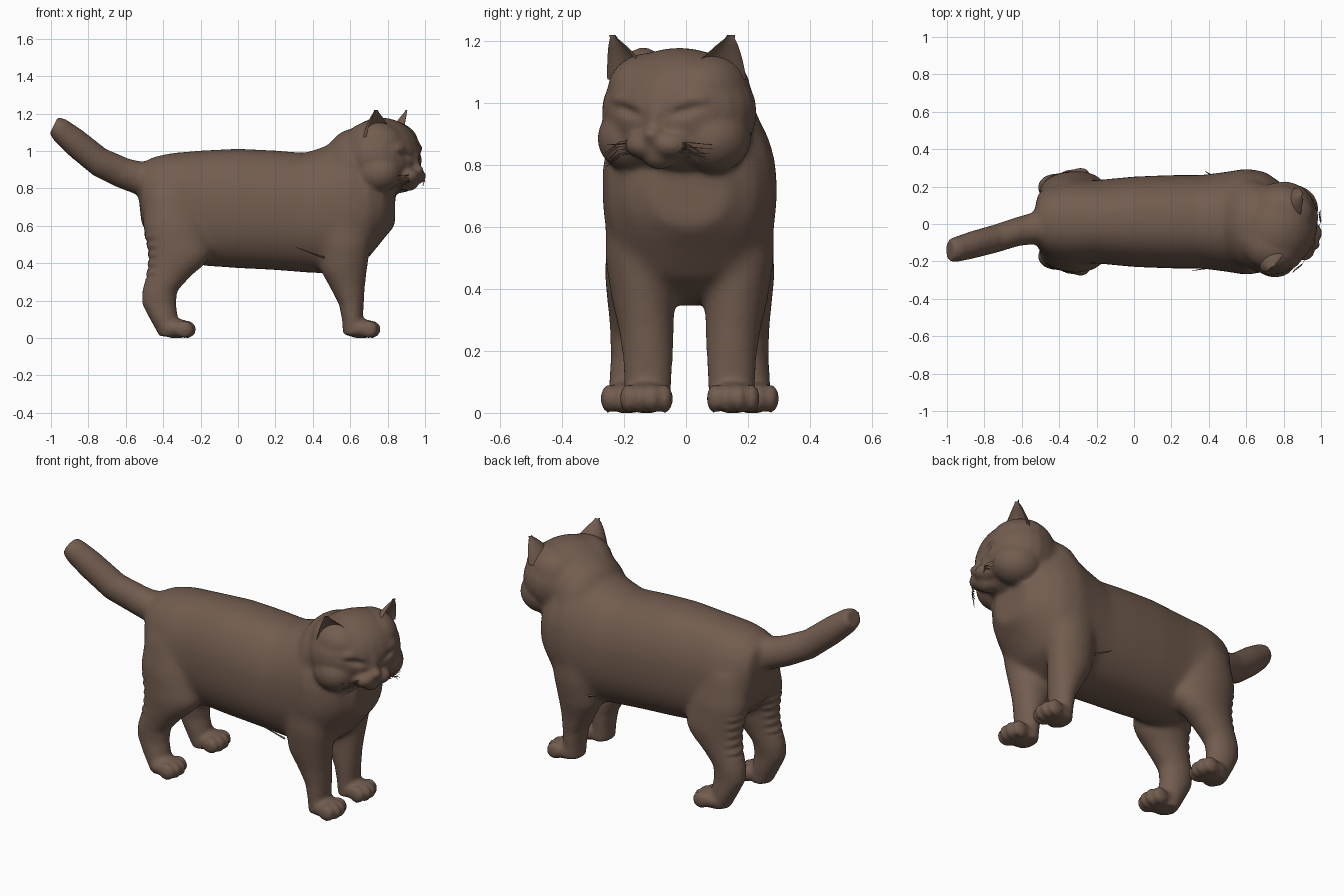
import bpy, bmesh, math, random
from mathutils import Vector, Matrix

if "Cube" in bpy.data.objects:
    bpy.data.objects.remove(bpy.data.objects["Cube"])

random.seed(4)
fur = bpy.data.materials.new("brown fur")
fur.diffuse_color = (0.17, 0.108, 0.078, 1)
fur.use_nodes = True
fur.node_tree.nodes["Principled BSDF"].inputs["Base Color"].default_value = fur.diffuse_color
X, Y, Z = Vector((1, 0, 0)), Vector((0, 1, 0)), Vector((0, 0, 1))
OFF = 0.012                                   # small sideways shift of the body
HEAD = Matrix.Translation((0.765, -0.022, 0.97)) @ Matrix.Rotation(-0.41, 4, 'Z')


def ellipsoid(bm, centre, radii, frame=Matrix()):
    m = frame @ Matrix.Translation(centre) @ Matrix.Diagonal((*radii, 1))
    bmesh.ops.create_uvsphere(bm, u_segments=24, v_segments=16, radius=1, matrix=m)


def loft(bm, sections, u, v, n=40, power=2.0):
    """Closed tube through (centre, half_u, half_v) cross-sections."""
    def se(c):
        return math.copysign(abs(c) ** (2 / power), c)
    rings = []
    for c, a, b in sections:
        rings.append([bm.verts.new(Vector(c) + u * a * se(math.cos(2 * math.pi * i / n))
                                   + v * b * se(math.sin(2 * math.pi * i / n)))
                      for i in range(n)])
    faces = [bm.faces.new(rings[0]), bm.faces.new(rings[-1][::-1])]
    for r, s in zip(rings, rings[1:]):
        for i in range(n):
            j = (i + 1) % n
            faces.append(bm.faces.new((r[j], r[i], s[i], s[j])))
    bmesh.ops.recalc_face_normals(bm, faces=faces)


def spike(bm, a, b, r):
    d = Vector(b) - Vector(a)
    m = Matrix.Translation((Vector(a) + Vector(b)) / 2) @ d.to_track_quat('Z', 'Y').to_matrix().to_4x4()
    bmesh.ops.create_cone(bm, cap_ends=True, segments=4, radius1=r, radius2=r * 0.2,
                          depth=d.length, matrix=m)


def finish(bm, name):
    me = bpy.data.meshes.new(name)
    bm.to_mesh(me)
    bm.free()
    me.materials.append(fur)
    ob = bpy.data.objects.new(name, me)
    bpy.context.collection.objects.link(ob)
    return ob


body = bmesh.new()

# torso: x, centre z, half height, half width
torso = [(-.53, .80, .06, .07), (-.515, .77, .165, .15), (-.45, .74, .23, .195),
         (-.35, .72, .27, .222), (-.2, .695, .308, .223), (0, .693, .32, .242),
         (.2, .683, .32, .25), (.36, .67, .32, .25), (.5, .69, .347, .268),
         (.6, .72, .352, .285), (.7, .725, .295, .268), (.78, .735, .205, .215),
         (.84, .71, .11, .12)]
loft(body, [((x, OFF, z), w, h) for x, z, h, w in torso], Y, Z, power=2.2)

# tail
tail = [((-.42, 0, .84), .10, .10), ((-.52, -.02, .855), .088, .092),
        ((-.62, -.04, .885), .078, .082), ((-.74, -.078, .94), .076, .078),
        ((-.87, -.113, 1.045), .074, .076), ((-.95, -.135, 1.11), .068, .066),
        ((-.985, -.14, 1.137), .06, .05)]
loft(body, tail, Y, Vector((.45, 0, .9)))

# legs: x, y, z, half depth, half width
front = [(.58, .18, .70, .14, .09), (.575, .168, .5, .135, .106), (.565, .15, .36, .126, .102),
         (.585, .14, .27, .094, .09), (.606, .135, .18, .066, .08),
         (.612, .135, .1, .056, .076), (.62, .135, .015, .058, .073)]
hind = [(-.36, .135, .78, .13, .09), (-.34, .155, .6, .17, .11), (-.31, .17, .45, .17, .105),
        (-.33, .172, .39, .153, .098), (-.365, .177, .34, .125, .088), (-.42, .182, .25, .095, .075),
        (-.422, .186, .18, .09, .068), (-.395, .19, .1, .075, .07), (-.365, .192, .01, .055, .066)]
for s in (1, -1):
    for leg, px, py in ((front, .657, .14), (hind, -.33, .202)):
        loft(body, [((x, s * y + OFF, z), a, b) for x, y, z, a, b in leg], X, Y)
        # paw and toes
        ellipsoid(body, (px, s * py + OFF, .05), (.095, .079, .052))
        for k in (-.06, -.021, .021, .06):
            ellipsoid(body, (px + .068 - abs(k) * .4, s * py + OFF + k, .046), (.048, .026, .047))

# neck, skull, cheeks, muzzle
ellipsoid(body, (.62, 0, .915), (.165, .24, .205))
ellipsoid(body, (0, 0, 0), (.212, .258, .208), HEAD)
ellipsoid(body, (.175, 0, -.02), (.045, .04, .085), HEAD)
ellipsoid(body, (.206, 0, -.072), (.042, .034, .03), HEAD)
ellipsoid(body, (.158, 0, -.135), (.058, .06, .05), HEAD)
for s in (1, -1):
    ellipsoid(body, (.0, s * .1, .072), (.165, .135, .12), HEAD)
    ellipsoid(body, (.04, s * .14, -.085), (.13, .118, .11), HEAD)
    ellipsoid(body, (.172, s * .046, -.105), (.065, .065, .046), HEAD)
    ellipsoid(body, (.145, s * .1, .04), (.045, .075, .035), HEAD)

# fuse all parts into one skin, with extra softening on the trunk
cat = finish(body, "cat_body")
bpy.context.view_layer.objects.active = cat
cat.select_set(True)
rm = cat.modifiers.new("fuse", 'REMESH')
rm.mode, rm.voxel_size = 'VOXEL', 0.011
sm = cat.modifiers.new("soften", 'SMOOTH')
sm.factor, sm.iterations = 0.5, 8
for m in ("fuse", "soften"):
    bpy.ops.object.modifier_apply(modifier=m)
trunk = cat.vertex_groups.new(name="trunk")
for v in cat.data.vertices:
    c = v.co
    wt = min(1, (c.z - .2) / .12, (c.x + .62) / .1)
    if (HEAD.inverted() @ c).x > -.06:
        wt = min(wt, (.78 - c.z) / .06)
    if wt > 0:
        trunk.add([v.index], wt, 'REPLACE')
sm = cat.modifiers.new("blend", 'SMOOTH')
sm.factor, sm.iterations, sm.vertex_group = 0.5, 40, "trunk"
bpy.ops.object.modifier_apply(modifier="blend")

# eye slits and skin folds behind the hind legs
inv = HEAD.inverted()
fwd = HEAD.to_3x3() @ X
for v in cat.data.vertices:
    p = inv @ v.co
    if p.x > .1:
        d = 0
        for s in (1, -1):
            l = p.y - s * .1
            d += .02 * math.exp(-(l / .045) ** 2 - ((p.z - .005 - s * l * .25) / .016) ** 2)
        v.co -= fwd * d
    c = v.co
    if c.x < -.42 and .32 < c.z < .56:
        c.x += .004 * math.sin(c.z * 130 + c.y * 15) * min(1, (-.42 - c.x) / .03)
bpy.ops.object.shade_smooth()

# ears: scooped crescent cones
bm = bmesh.new()
for s in (1, -1):
    base, tip = Vector((.06, s * .148, .105)), Vector((.062, s * .21, .25))
    n = Vector((math.cos(.4), s * math.sin(.4), 0))
    w = Vector((-s * math.sin(.4), math.cos(.4), 0))
    rings = []
    for t in (0, .25, .5, .75, .92, 1):
        k = max(.12, (1 - t) ** .75)
        ring = []
        for i in range(20):
            a = 2 * math.pi * i / 20
            depth = (.085 if math.sin(a) > 0 else .065) * abs(math.sin(a))
            p = base.lerp(tip, t) + (w * .105 * math.cos(a) - n * depth) * k
            ring.append(bm.verts.new(HEAD @ p))
        rings.append(ring)
    bm.faces.new(rings[0])
    bm.faces.new(rings[-1])
    for r, q in zip(rings, rings[1:]):
        for i in range(20):
            j = (i + 1) % 20
            bm.faces.new((r[j], r[i], q[i], q[j]))
bmesh.ops.recalc_face_normals(bm, faces=bm.faces)
ears = finish(bm, "ears")
bpy.ops.object.select_all(action='DESELECT')
ears.select_set(True)
bpy.context.view_layer.objects.active = ears
bpy.ops.object.shade_smooth_by_angle(angle=math.radians(50))

# whiskers
bm = bmesh.new()
for s in (1, -1):
    for i in range(9):
        z = -.09 - .005 * i
        a = Vector((.205, s * (.06 + .004 * (i % 3)), z))
        mid = a + Vector((-.005, s * .06, -.008 + random.uniform(-.012, .012)))
        end = mid + Vector((-.03, s * random.uniform(.04, .075), random.uniform(-.05, .005)))
        spike(bm, HEAD @ a, HEAD @ mid, .0022)
        spike(bm, HEAD @ mid, HEAD @ end, .0018)
finish(bm, "whiskers")

# thin hair tufts at the elbows
bm = bmesh.new()
spike(bm, (.46, -.225, .43), (.31, -.25, .485), .006)
spike(bm, (.46, .235, .44), (.38, .282, .47), .008)
finish(bm, "elbow_tufts")
